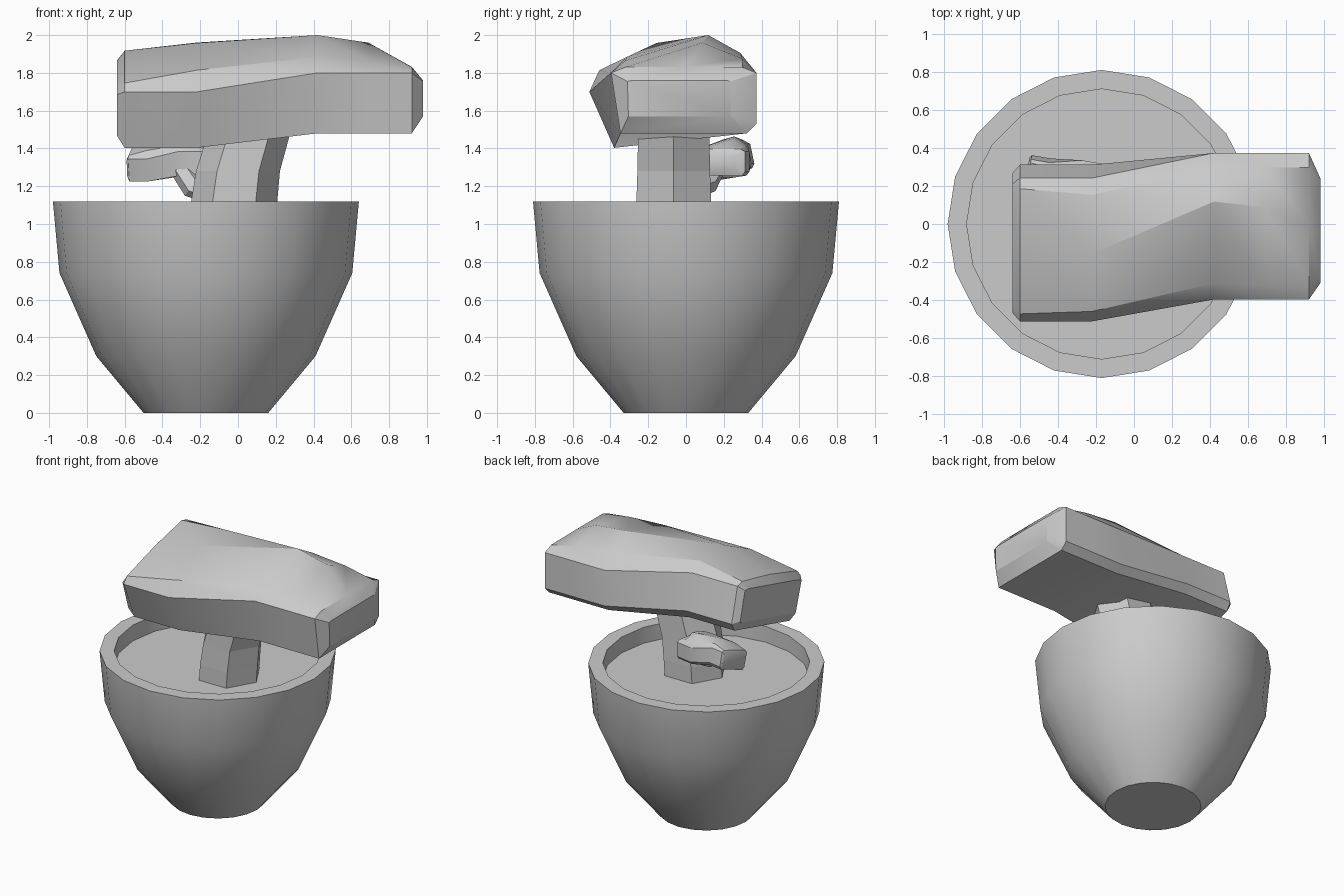
import bpy, bmesh, math
from mathutils import Vector, Matrix

if "Cube" in bpy.data.objects:
    bpy.data.objects.remove(bpy.data.objects["Cube"])


def loft(name, rings, smooth=None):
    """Skin a list of equal-length point rings and cap both ends."""
    bm = bmesh.new()
    loops = [[bm.verts.new(p) for p in ring] for ring in rings]
    n = len(loops[0])
    for a, b in zip(loops, loops[1:]):
        for i in range(n):
            j = (i + 1) % n
            bm.faces.new((a[i], a[j], b[j], b[i]))
    bm.faces.new(loops[0])
    bm.faces.new(loops[-1])
    bmesh.ops.recalc_face_normals(bm, faces=bm.faces)
    me = bpy.data.meshes.new(name)
    bm.to_mesh(me)
    bm.free()
    ob = bpy.data.objects.new(name, me)
    bpy.context.collection.objects.link(ob)
    if smooth:
        bpy.ops.object.select_all(action='DESELECT')
        ob.select_set(True)
        bpy.context.view_layer.objects.active = ob
        bpy.ops.object.shade_smooth_by_angle(angle=math.radians(smooth))
    return ob


def circle(center, r, n, tilt=0.0):
    """Polygon ring around a centre, tilted about the y axis."""
    rot = Matrix.Rotation(math.radians(tilt), 3, 'Y')
    return [Vector(center) + rot @ Vector((r * math.cos(i * math.tau / n),
                                           r * math.sin(i * math.tau / n), 0))
            for i in range(n)]


def section(x, cy, cz, w, h, roll, chamfer, crown):
    """Chamfered foliage cross-section in the yz plane with a crowned top."""
    pts = [(-w + chamfer, -h - chamfer), (w - chamfer, -h - chamfer),
           (w, -h), (w, h)] + crown[::-1] + [(-w, h)]
    c, s = math.cos(math.radians(roll)), math.sin(math.radians(roll))
    return [Vector((x, cy + u * c - v * s, cz + u * s + v * c)) for u, v in pts]


# Pot with a recessed inside, and the soil surface
pot_profile = [(0.33, 0), (0.58, 0.30), (0.775, 0.74), (0.81, 1.12),
               (0.71, 1.12), (0.71, 0.96)]
loft("pot", [circle((-0.17, 0, z), r, 20) for r, z in pot_profile], 30)
loft("soil", [circle((-0.17, 0, z), 0.71, 20) for z in (0.97, 1.0)], 30)

# Trunk leaning into the canopy
trunk_path = [(-0.03, 0.98, 0.228), (-0.02, 1.12, 0.228),
              (0.00, 1.28, 0.222), (0.07, 1.52, 0.217)]
loft("trunk", [circle((x, -0.065, z), r, 6) for x, z, r in trunk_path])

# Side branch
branch_path = [((-0.10, 0.00, 1.16), 0.07, -60), ((-0.24, 0.10, 1.20), 0.065, -50),
               ((-0.32, 0.17, 1.32), 0.06, -15)]
loft("side_branch", [circle(c, r, 6, t) for c, r, t in branch_path])

# Foliage pad: rolled at the left end, level at the right end
foliage = [
    section(-0.64, -0.10, 1.67, 0.35, 0.11, 15, 0.01,
            [(-0.3, 0.12), (0, 0.12), (0.3, 0.12)]),
    section(-0.60, -0.10, 1.67, 0.39, 0.135, 15, 0.05,
            [(-0.34, 0.17), (0.0, 0.18), (0.34, 0.165)]),
    section(-0.22, -0.10, 1.67, 0.39, 0.135, 15, 0.05,
            [(-0.31, 0.232), (0.02, 0.293), (0.32, 0.215)]),
    section(0.42, -0.012, 1.665, 0.385, 0.135, 0, 0.05,
            [(-0.30, 0.22), (0.13, 0.335), (0.30, 0.24)]),
    section(0.69, -0.012, 1.665, 0.385, 0.135, 0, 0.05,
            [(-0.31, 0.20), (0.10, 0.295), (0.31, 0.21)]),
    section(0.92, -0.012, 1.665, 0.385, 0.135, 0, 0.05,
            [(-0.31, 0.165), (0.0, 0.167), (0.31, 0.165)]),
    section(0.98, -0.035, 1.665, 0.275, 0.09, 0, 0.005,
            [(-0.25, 0.095), (0, 0.095), (0.25, 0.095)]),
]
loft("foliage_large", foliage, 30)

# Small foliage pad: scaled and turned version on the side branch
place = (Matrix.Translation((-0.36, 0.21, 1.34))
         @ Matrix.Rotation(math.radians(-10), 4, 'Z')
         @ Matrix.Diagonal((0.26, 0.32, 0.40, 1))
         @ Matrix.Translation((-0.17, 0.06, -1.69)))
loft("foliage_small", [[place @ p for p in ring] for ring in foliage], 30)
